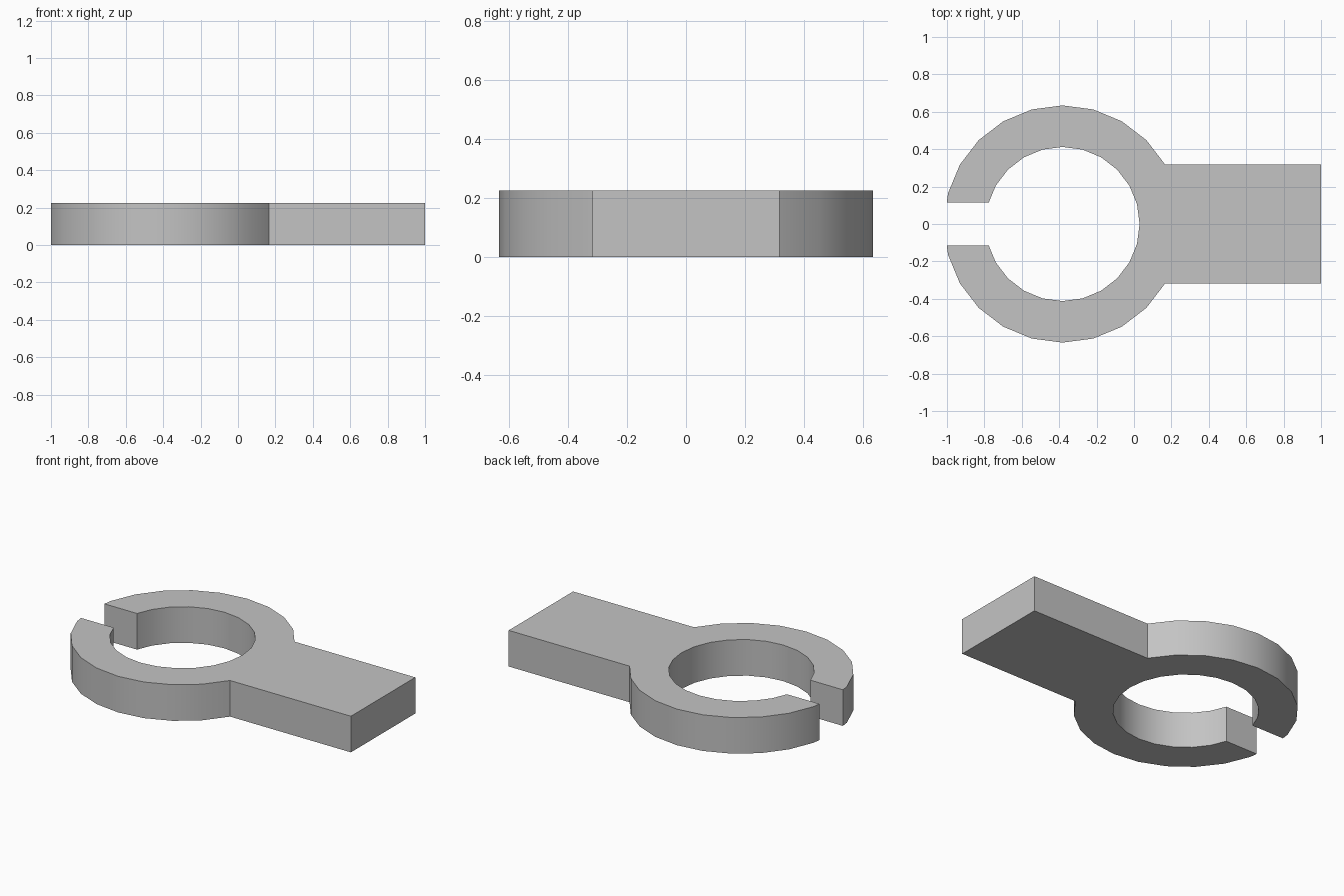
import bpy
import bmesh
from math import cos, sin, radians, sqrt

cube = bpy.data.objects.get("Cube")
if cube:
    bpy.data.objects.remove(cube, do_unlink=True)

CENTRE_X = -0.382
OUTER, INNER = 0.634, 0.412
SLOT = 0.115
HEIGHT = 0.225
STEP = 15


def ring_point(radius, degrees):
    a = radians(degrees)
    return (CENTRE_X + radius * cos(a), radius * sin(a))


def slot_point(radius, a, b):
    """Where the ring's straight side between two angles meets the slot wall."""
    (x0, y0), (x1, y1) = ring_point(radius, a), ring_point(radius, b)
    return (x0 + (x1 - x0) * (SLOT - y0) / (y1 - y0), SLOT)


# Back half of the outline: plate edge, outer arc, slot wall, inner arc
half = [(1.0, OUTER * sin(radians(30)))]
half += [ring_point(OUTER, d) for d in range(30, 166, STEP)]
half += [slot_point(OUTER, 165, 180), slot_point(INNER, 150, 165)]
half += [ring_point(INNER, d) for d in range(150, 0, -STEP)]
outline = half + [ring_point(INNER, 0)] + [(x, -y) for x, y in reversed(half)]

# Extrude the outline into a slab
bm = bmesh.new()
base = bm.faces.new([bm.verts.new((x, y, 0)) for x, y in outline])
top = bmesh.ops.extrude_face_region(bm, geom=[base], use_keep_orig=True)["geom"]
bmesh.ops.translate(bm, vec=(0, 0, HEIGHT),
                    verts=[v for v in top if isinstance(v, bmesh.types.BMVert)])
bmesh.ops.recalc_face_normals(bm, faces=bm.faces)
mesh = bpy.data.meshes.new("clip_ring_with_plate")
bm.to_mesh(mesh)
bm.free()

clip = bpy.data.objects.new("clip_ring_with_plate", mesh)
bpy.context.collection.objects.link(clip)

# Plain grey
grey = bpy.data.materials.new("plain grey")
grey.use_nodes = True
colour = (0.55, 0.55, 0.55, 1)
grey.diffuse_color = colour
grey.node_tree.nodes["Principled BSDF"].inputs["Base Color"].default_value = colour
mesh.materials.append(grey)

# Smooth curved walls, sharp corners
bpy.ops.object.select_all(action="DESELECT")
clip.select_set(True)
bpy.context.view_layer.objects.active = clip
bpy.ops.object.shade_smooth_by_angle(angle=radians(25))
